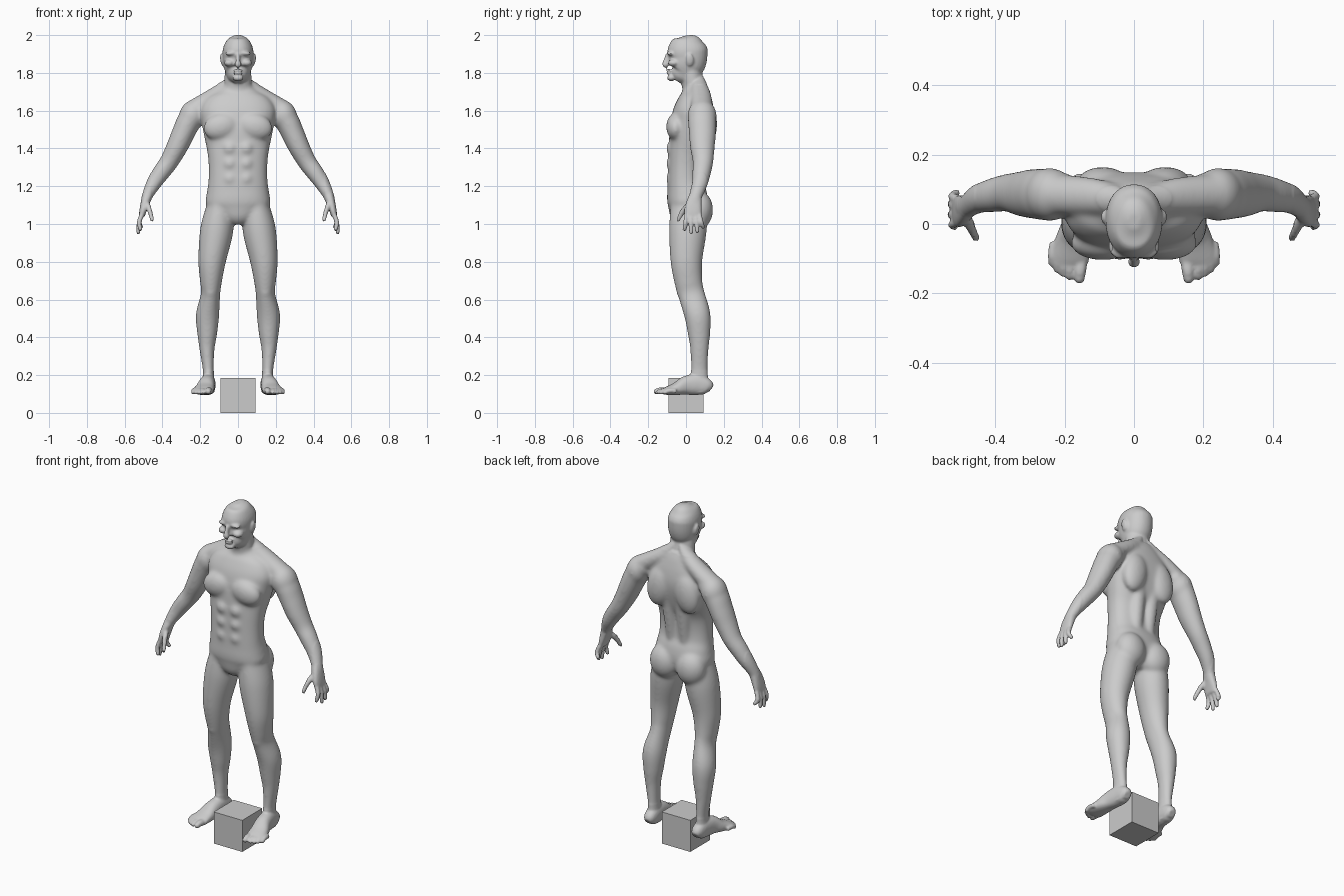
import bpy, bmesh
from math import sin, cos, pi
from mathutils import Vector, Matrix

bm = bmesh.new()
Y, Z = Vector((0, 1, 0)), Vector((0, 0, 1))


def spline(rows, n=5):
    """Smoothly resample rows of (x, y, z, width radius, depth radius)."""
    R = [Vector(r) for r in rows]
    out = []
    for i in range(len(R) - 1):
        a, b, c, d = R[max(i - 1, 0)], R[i], R[i + 1], R[min(i + 2, len(R) - 1)]
        for k in range(n):
            t = k / n
            out.append(b + (c - a) * (t / 2) + (a * 2 - b * 5 + c * 4 - d) * (t * t / 2)
                       + (b * 3 - a - c * 3 + d) * (t ** 3 / 2))
    return out + [R[-1]]


def loft(rows, ref=Y, power=2.0, both=True, seg=32):
    rows = spline(rows)
    pts = [Vector(r[:3]) for r in rows]
    for s in ((1, -1) if both else (1,)):
        rings = []
        for i, r in enumerate(rows):
            t = (pts[min(i + 1, len(pts) - 1)] - pts[max(i - 1, 0)]).normalized()
            u = ref.cross(t).normalized()
            v = t.cross(u)
            ring = []
            for k in range(seg):
                c, q = cos(2 * pi * k / seg), sin(2 * pi * k / seg)
                f = (abs(c) ** power + abs(q) ** power) ** (-1 / power)
                p = pts[i] + u * (c * f * r[3]) + v * (q * f * r[4])
                ring.append(bm.verts.new((s * p.x, p.y, p.z)))
            rings.append(ring)
        for a, b in zip(rings, rings[1:]):
            for k in range(seg):
                j = (k + 1) % seg
                bm.faces.new((a[k], a[j], b[j], b[k]))
        bm.faces.new(rings[0])
        bm.faces.new(rings[-1])


def blob(c, r, tilt=0.0):
    for s in ((1, -1) if c[0] else (1,)):
        m = (Matrix.Translation((s * c[0], c[1], c[2])) @ Matrix.Rotation(s * tilt, 4, 'Y')
             @ Matrix.Diagonal((*r, 1)))
        bmesh.ops.create_icosphere(bm, subdivisions=3, radius=1, matrix=m)


def digit(a, b, c, r, ref):
    loft([(*a, r, r), (*b, r, r), (*c, r * .85, r * .85)], ref, seg=16)
    blob(c, (r * .85,) * 3)


# torso: height, half width, front, back
torso = [(1.00, .03, -.05, .06), (1.04, .10, -.085, .09), (1.10, .168, -.097, .115),
         (1.16, .166, -.101, .11), (1.22, .157, -.098, .09), (1.30, .155, -.095, .085),
         (1.38, .162, -.093, .095), (1.46, .178, -.09, .125), (1.54, .193, -.08, .145),
         (1.60, .20, -.066, .15), (1.66, .17, -.04, .14), (1.70, .115, -.02, .125),
         (1.74, .07, -.01, .105)]
loft([(0, (f + b) / 2, z, w, (b - f) / 2) for z, w, f, b in torso], power=2.4, both=False)
blob((.09, -.055, 1.515), (.095, .05, .072), .25)          # chest
for z in (1.40, 1.32, 1.24):
    blob((.042, -.072, z), (.042, .033, .042))             # abdomen
blob((.09, .115, 1.53), (.075, .05, .12), -.2)             # shoulder blade
blob((.085, .072, 1.075), (.088, .072, .10))               # seat muscle
loft([(.045, .05, 1.1, .035, .03), (.042, .068, 1.25, .035, .032),
      (.045, .09, 1.42, .04, .035), (.04, .115, 1.6, .035, .035)])   # spine ridge
loft([(.02, .06, 1.78, .02, .03), (.06, .07, 1.725, .04, .045), (.13, .08, 1.675, .045, .055),
      (.24, .085, 1.60, .055, .06)])                       # trapezius

# neck and head
loft([(0, .05, 1.64, .085, .07), (0, .042, 1.72, .075, .062), (0, .03, 1.78, .071, .058),
      (0, .02, 1.84, .068, .06)], both=False)
head = [(1.757, .025, -.075, -.02), (1.775, .048, -.09, .02), (1.80, .064, -.093, .07),
        (1.84, .077, -.094, .098), (1.88, .081, -.09, .112), (1.92, .081, -.098, .114),
        (1.955, .07, -.085, .10), (1.982, .05, -.057, .075), (1.998, .018, -.015, .03)]
loft([(0, (f + b) / 2, z, w, (b - f) / 2) for z, w, f, b in head], power=2.15, both=False)
loft([(0, -.094, 1.90, .01, .012), (0, -.106, 1.862, .012, .015), (0, -.108, 1.844, .018, .017),
      (0, -.098, 1.832, .009, .009)], both=False)          # nose
blob((.034, -.08, 1.904), (.034, .02, .012), .1)           # brow
blob((.046, -.064, 1.853), (.028, .032, .02))              # cheek
blob((0, -.089, 1.813), (.027, .016, .007))                # lips
blob((0, -.088, 1.799), (.024, .016, .008))
blob((0, -.078, 1.774), (.03, .022, .018))                 # chin
blob((.083, .02, 1.868), (.011, .021, .034), .15)          # ear

# legs
loft([(.095, .015, 1.10, .07, .095), (.112, .01, .97, .088, .10), (.137, .002, .81, .074, .085),
      (.143, .012, .70, .059, .075), (.145, .028, .63, .051, .071), (.161, .06, .52, .062, .07),
      (.163, .069, .42, .053, .06), (.164, .071, .335, .04, .049), (.157, .07, .22, .029, .045),
      (.157, .07, .15, .034, .05), (.156, .075, .105, .03, .045)])
blob((.145, -.012, .645), (.036, .04, .048))               # kneecap

# feet and toes
loft([(.155, .132, .125, .02, .02), (.155, .112, .138, .034, .042), (.158, .06, .15, .039, .055),
      (.165, 0, .145, .043, .05), (.176, -.05, .128, .051, .034), (.185, -.10, .117, .055, .022),
      (.187, -.125, .112, .046, .014)], ref=Z, power=2.3)
for x, tip, r in ((.155, -.157, .018), (.184, -.152, .013), (.203, -.142, .013),
                  (.22, -.13, .013), (.235, -.112, .013)):
    digit((x - .004, tip + .06, .115), (x, tip + .025, .118), (x + .002, tip, .095 + r), r, Z)

# arms
blob((.243, .085, 1.573), (.07, .078, .088), -.35)         # shoulder
loft([(.19, .085, 1.62, .05, .06), (.25, .085, 1.56, .064, .074), (.29, .087, 1.48, .061, .072),
      (.322, .087, 1.41, .057, .066), (.365, .09, 1.33, .05, .055), (.405, .083, 1.275, .047, .05),
      (.445, .073, 1.215, .04, .043), (.479, .052, 1.15, .029, .034), (.492, .045, 1.11, .024, .036)])

# hands and fingers
loft([(.478, .052, 1.155, .026, .032), (.492, .042, 1.11, .023, .041), (.503, .037, 1.07, .019, .046),
      (.51, .037, 1.04, .015, .044)], power=2.5)
for y0, y1, x1, z1 in ((.005, -.008, .517, .972), (.026, .027, .528, .956),
                       (.05, .06, .527, .962), (.07, .09, .512, .985)):
    digit((.507, y0, 1.055), (.523, (y0 + y1) / 2, 1.01), (x1, y1, z1), .0125, Y)
digit((.484, .02, 1.11), (.464, -.018, 1.065), (.452, -.042, 1.02), .0145, Y)   # thumb

bmesh.ops.recalc_face_normals(bm, faces=bm.faces)
mesh = bpy.data.meshes.new("figure")
bm.to_mesh(mesh)
bm.free()
figure = bpy.data.objects.new("figure", mesh)
bpy.context.collection.objects.link(figure)

# fuse all parts into one skin
rm = figure.modifiers.new("fuse", 'REMESH')
rm.mode = 'VOXEL'
rm.voxel_size = .006
sm = figure.modifiers.new("smooth", 'SMOOTH')
sm.factor, sm.iterations = .5, 3
bpy.context.view_layer.update()
skin = bpy.data.meshes.new_from_object(figure.evaluated_get(bpy.context.evaluated_depsgraph_get()))
figure.modifiers.clear()
figure.data = skin

# soften the larger muscles, leaving face, hands and feet crisp
bm = bmesh.new()
bm.from_mesh(skin)
soft = [v for v in bm.verts if .22 < v.co.z < 1.74 and abs(v.co.x) < .46]
for i in range(20):
    bmesh.ops.smooth_vert(bm, verts=soft, factor=.5, use_axis_x=True, use_axis_y=True, use_axis_z=True)
for f in bm.faces:
    f.smooth = True
bm.to_mesh(skin)
bm.free()

# block between the feet
bpy.ops.mesh.primitive_cube_add(size=.186, location=(0, 0, .093))
bpy.context.object.name = "base_block"
